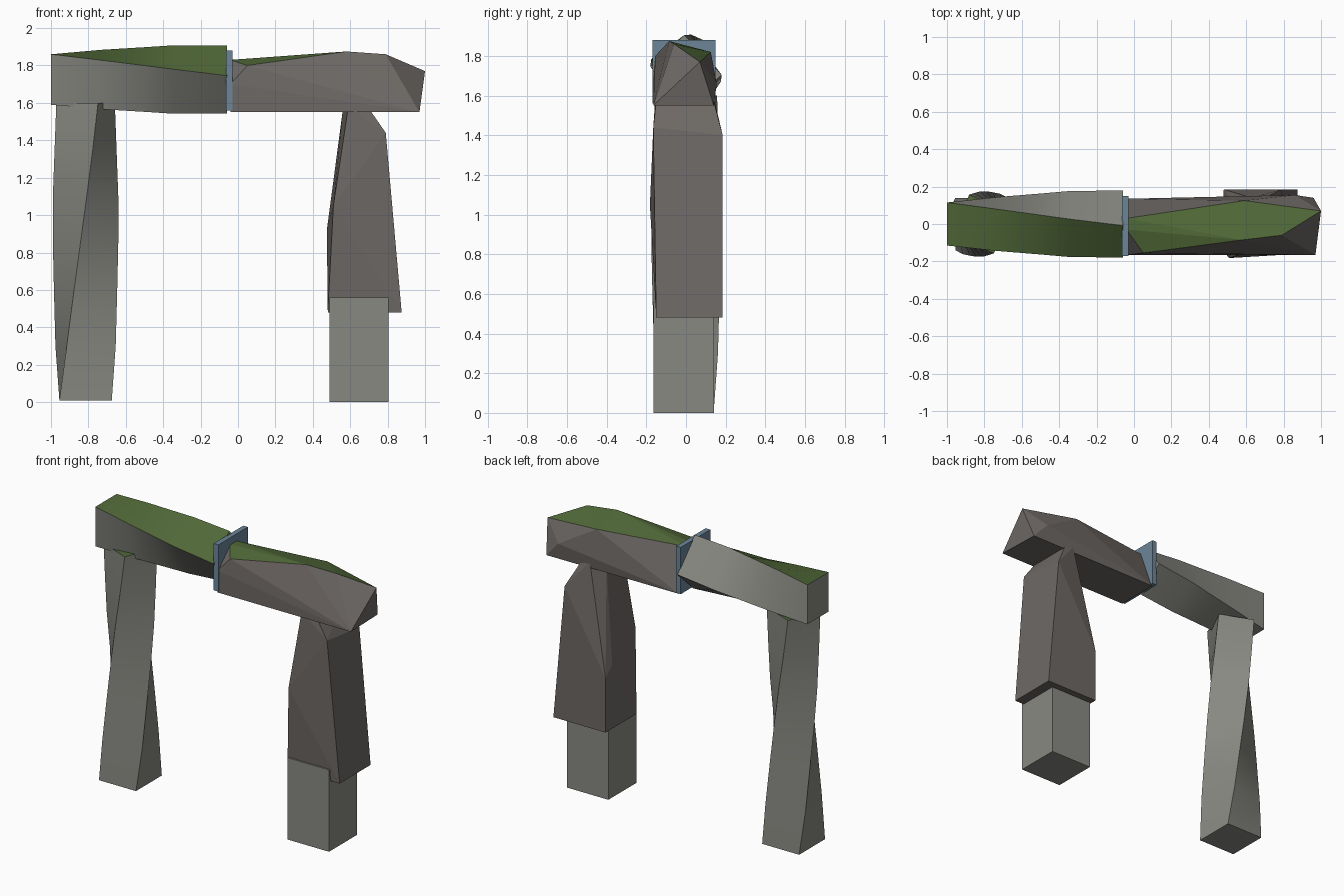
import bpy, bmesh, math
from mathutils import Vector

if "Cube" in bpy.data.objects:
    bpy.data.objects.remove(bpy.data.objects["Cube"])


def material(name, rgb):
    m = bpy.data.materials.new(name)
    m.diffuse_color = (*rgb, 1)
    m.use_nodes = True
    m.node_tree.nodes["Principled BSDF"].inputs["Base Color"].default_value = m.diffuse_color
    return m


STONE = material("light_stone", (0.25, 0.25, 0.225))
ROCK = material("brown_stone", (0.155, 0.14, 0.13))
MOSS = material("moss_green", (0.082, 0.14, 0.04))
BLUE = material("slate_blue", (0.15, 0.235, 0.315))


def finish(name, bm, mats, smooth=None):
    bmesh.ops.recalc_face_normals(bm, faces=bm.faces[:])
    mesh = bpy.data.meshes.new(name)
    bm.to_mesh(mesh)
    bm.free()
    for m in mats:
        mesh.materials.append(m)
    ob = bpy.data.objects.new(name, mesh)
    bpy.context.collection.objects.link(ob)
    if smooth:
        bpy.ops.object.select_all(action='DESELECT')
        ob.select_set(True)
        bpy.context.view_layer.objects.active = ob
        bpy.ops.object.shade_smooth_by_angle(angle=math.radians(smooth))
    return ob


def loft(name, rings, mats, moss_side=None, moss_cap=False):
    """Skin four-cornered rings into a twisted block."""
    bm = bmesh.new()
    rows = [[bm.verts.new(p) for p in ring] for ring in rings]
    for a, b in zip(rows, rows[1:]):
        for i in range(4):
            j = (i + 1) % 4
            f = bm.faces.new((a[i], a[j], b[j], b[i]))
            f.material_index = int(i == moss_side)
    bm.faces.new(rows[0])
    bm.faces.new(rows[-1]).material_index = int(moss_cap)
    return finish(name, bm, mats, 35)


def rock(name, points, mats, moss=None):
    """Faceted convex boulder; faces steeper up than moss turn green."""
    bm = bmesh.new()
    for p in points:
        bm.verts.new(p)
    res = bmesh.ops.convex_hull(bm, input=bm.verts[:])
    loose = [v for v in bm.verts if not v.link_faces]
    bmesh.ops.delete(bm, geom=loose, context='VERTS')
    bmesh.ops.dissolve_limit(bm, angle_limit=math.radians(2),
                             verts=bm.verts[:], edges=bm.edges[:])
    bmesh.ops.recalc_face_normals(bm, faces=bm.faces[:])
    if moss:
        for f in bm.faces:
            f.material_index = int(f.normal.z > moss)
    return finish(name, bm, mats)


def box(name, lo, hi, mat):
    rock(name, [(x, y, z) for x in (lo[0], hi[0]) for y in (lo[1], hi[1])
                for z in (lo[2], hi[2])], [mat])


# Left pillar: square block twisting as it rises
rings = []
for z, r, deg in [(0.01, .198, 225), (.3, .19, 238), (.6, .18, 250), (.85, .177, 261),
                  (1.1, .175, 272), (1.35, .17, 283), (1.6, .17, 293)]:
    rings.append([(-.815 + r * math.cos(math.radians(deg + 90 * k)),
                   r * math.sin(math.radians(deg + 90 * k)), z) for k in range(4)])
loft("left_pillar", rings, [STONE, MOSS], moss_cap=True)

# Left beam: rectangular block twisting along x, mossy on its top side
rings = []
for x, deg, s in [(-1, 0, 1), (-.73, 14, 1), (-.5, 25, 1.01), (-.35, 32, 1.04), (-.06, 43, 1.02)]:
    c, n = math.cos(math.radians(deg)) * s, math.sin(math.radians(deg)) * s
    rings.append([(x, y * c - z * n, 1.725 + y * n + z * c)
                  for y, z in ((-.115, .135), (.115, .135), (.115, -.135), (-.115, -.135))])
loft("left_beam", rings, [STONE, MOSS], moss_side=0)

# Joint plate between the beams
box("joint_plate", (-.065, -.17, 1.56), (-.03, .15, 1.88), BLUE)

# Right beam: faceted block with moss on top
rock("right_beam", [
    (-.04, -.165, 1.55), (-.04, .135, 1.55), (.97, -.165, 1.55), (.96, .14, 1.55),
    (1, .07, 1.77), (.79, -.06, 1.86), (.58, -.085, 1.875), (.59, .125, 1.82),
    (.05, -.155, 1.8), (-.04, .03, 1.83), (-.04, -.03, 1.83),
    (-.04, -.165, 1.7), (.86, .155, 1.66)], [ROCK, MOSS], 0.78)

# Right pillar: faceted upper rock over a plain foot block
rock("right_pillar", [
    (.48, -.15, .48), (.875, -.15, .48), (.875, .185, .48), (.48, .185, .48),
    (.475, .12, .92), (.51, -.182, 1.05), (.48, .185, .85),
    (.79, .185, 1.4), (.79, -.165, 1.44), (.59, -.155, 1.58), (.70, -.15, 1.57),
    (.56, .06, 1.56), (.63, .14, 1.59), (.70, .14, 1.57)], [ROCK])
box("right_foot", (.49, -.165, 0), (.805, .14, .56), STONE)
